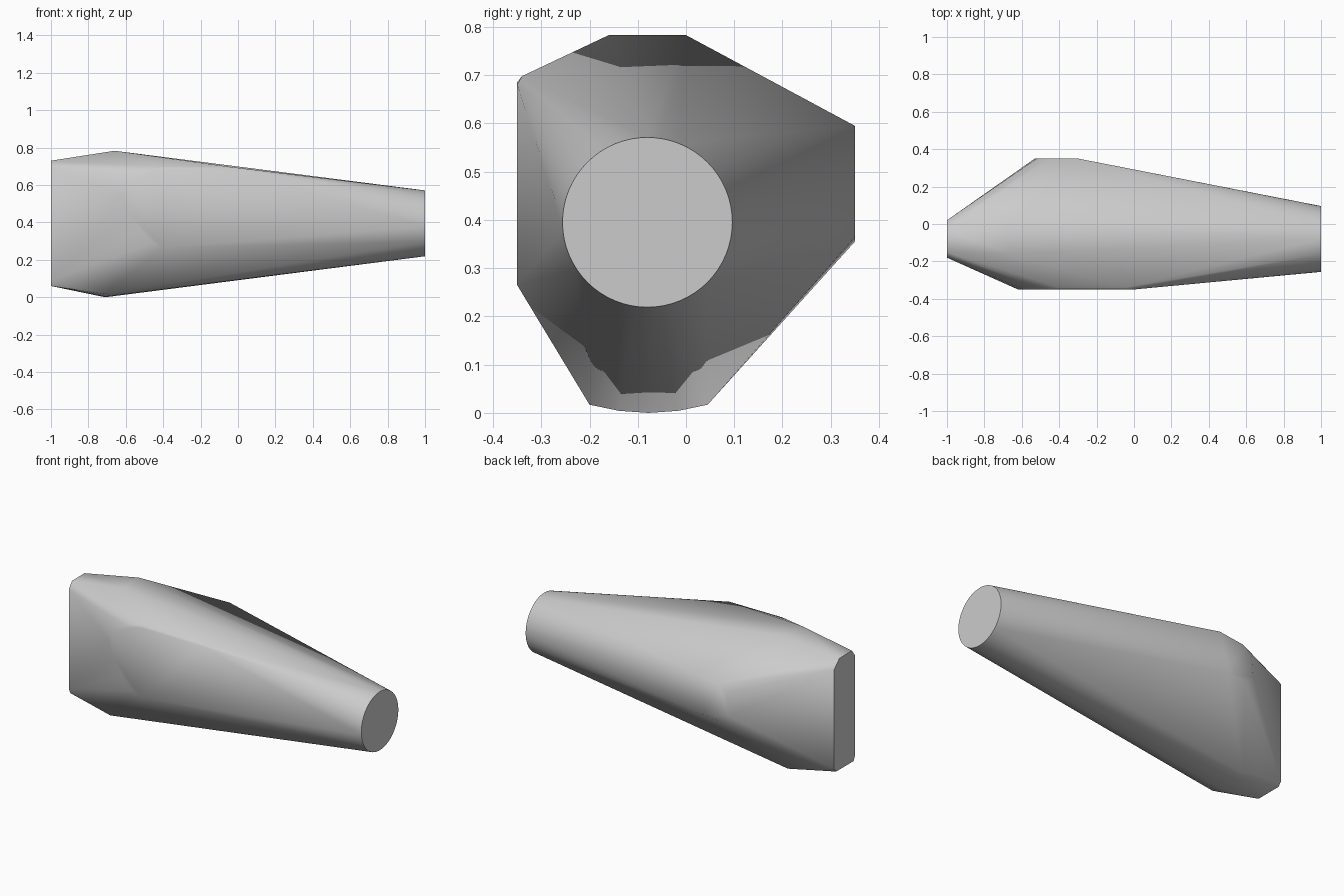
import bpy, bmesh, math

cube = bpy.data.objects.get("Cube")
if cube:
    bpy.data.objects.remove(cube, do_unlink=True)

# plain grey for the whole body
grey = bpy.data.materials.new("plain_grey")
grey.use_nodes = True
colour = (0.6, 0.6, 0.6, 1)
grey.diffuse_color = colour
grey.node_tree.nodes["Principled BSDF"].inputs["Base Color"].default_value = colour

# round end disc
SIDES = 64
points = []
for i in range(SIDES):
    a = math.tau * i / SIDES
    points.append((1, -0.08 + 0.176 * math.cos(a), 0.395 + 0.176 * math.sin(a)))

# narrow upright end plate with clipped corners (y, z)
end_plate = [(-0.18, 0.09), (-0.18, 0.69), (-0.15, 0.73), (-0.03, 0.73),
             (0.02, 0.68), (0.02, 0.085), (0.0, 0.06), (-0.165, 0.06)]
points += [(-1, y, z) for y, z in end_plate]

# flat front facet (x, z)
front_facet = [(0.0, 0.68), (-0.4, 0.265), (-0.46, 0.29), (-0.52, 0.36),
               (-0.58, 0.45), (-0.62, 0.55), (-0.59, 0.62), (-0.5, 0.672), (-0.4, 0.685)]
points += [(x, -0.35, z) for x, z in front_facet]
points += [(x, -0.34, 0.698) for x in (-0.4, -0.2, -0.05)]

# flat back facet (x, z)
back_facet = [(-0.3, 0.595), (-0.46, 0.575), (-0.52, 0.54), (-0.53, 0.4),
              (-0.48, 0.355), (-0.36, 0.365)]
points += [(x, 0.35, z) for x, z in back_facet]

# top ridge and curved bottom keel
points += [(-0.66, y, 0.783) for y in (-0.16, -0.08, 0)]
points += [(-0.71, -0.0775 + 0.1225 * t, 0.017 * t * t) for t in (-1, -0.5, 0, 0.5, 1)]

# wrap the sections in one tight skin
bm = bmesh.new()
for p in points:
    bm.verts.new(p)
hull = bmesh.ops.convex_hull(bm, input=bm.verts)
spare = [v for v in bm.verts if not v.link_faces]
bmesh.ops.delete(bm, geom=spare, context='VERTS')
bmesh.ops.dissolve_limit(bm, angle_limit=math.radians(0.5),
                         verts=bm.verts, edges=bm.edges)
bmesh.ops.recalc_face_normals(bm, faces=bm.faces)
mesh = bpy.data.meshes.new("tapered_body")
bm.to_mesh(mesh)
bm.free()
mesh.materials.append(grey)

body = bpy.data.objects.new("tapered_body", mesh)
bpy.context.collection.objects.link(body)
bpy.context.view_layer.objects.active = body
body.select_set(True)
bpy.ops.object.shade_smooth_by_angle(angle=math.radians(45))
